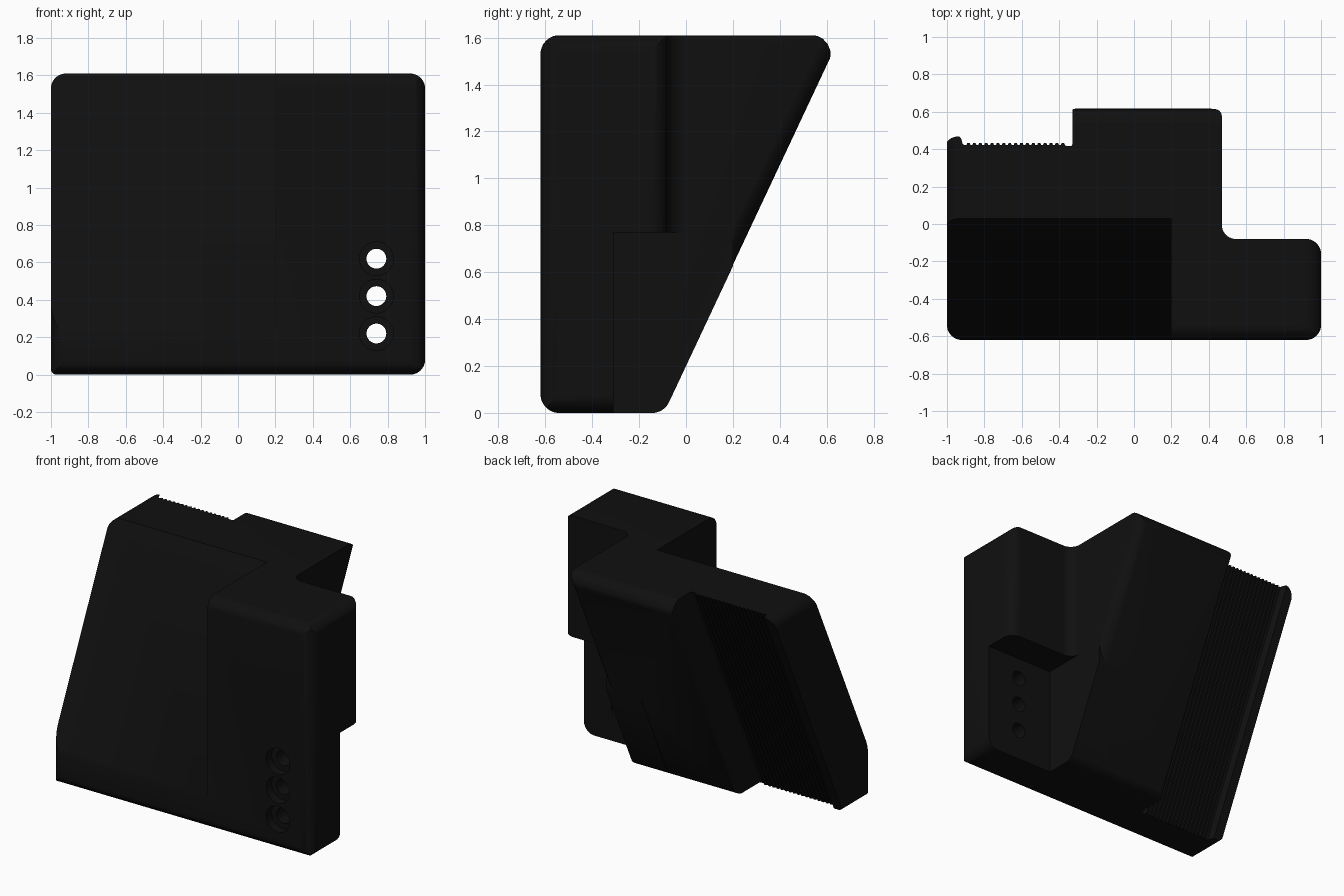
import bpy, bmesh, math
from mathutils import Vector

if "Cube" in bpy.data.objects:
    bpy.data.objects.remove(bpy.data.objects["Cube"], do_unlink=True)

LEAN = 0.47      # y shift of the leaning slab per unit of height
TOP = 1.61

black = bpy.data.materials.new("matte black")
black.use_nodes = True
black.diffuse_color = (0.005, 0.005, 0.005, 1)
black.node_tree.nodes["Principled BSDF"].inputs["Base Color"].default_value = (0.005, 0.005, 0.005, 1)


def rounded(corners, steps=8):
    """Outline from (u, v, radius) corners, with arcs at the rounded ones."""
    out = []
    for i, (u, v, r) in enumerate(corners):
        p = Vector((u, v))
        if r == 0:
            out.append(p)
            continue
        a = (Vector(corners[i - 1][:2]) - p).normalized()
        b = (Vector(corners[(i + 1) % len(corners)][:2]) - p).normalized()
        half = a.angle(b) / 2
        centre = p + (a + b).normalized() * (r / math.sin(half))
        start = p + a * (r / math.tan(half)) - centre
        end = p + b * (r / math.tan(half)) - centre
        for s in range(steps + 1):
            t = s / steps
            out.append(centre + (start * (1 - t) + end * t).normalized() * r)
    return out


def prism(name, outline, lo, hi, place):
    """Extrude an outline from lo to hi; place maps (u, v, depth) to xyz."""
    bm = bmesh.new()
    a = [bm.verts.new(place(p[0], p[1], lo)) for p in outline]
    b = [bm.verts.new(place(p[0], p[1], hi)) for p in outline]
    bm.faces.new(a)
    bm.faces.new(b)
    n = len(a)
    for i in range(n):
        bm.faces.new((a[i], a[(i + 1) % n], b[(i + 1) % n], b[i]))
    bmesh.ops.recalc_face_normals(bm, faces=bm.faces)
    mesh = bpy.data.meshes.new(name)
    bm.to_mesh(mesh)
    bm.free()
    mesh.materials.append(black)
    obj = bpy.data.objects.new(name, mesh)
    bpy.context.collection.objects.link(obj)
    return obj


def combine(target, tool, operation):
    """Apply a boolean and discard the tool object."""
    mod = target.modifiers.new("cut", "BOOLEAN")
    mod.operation, mod.solver, mod.object = operation, "EXACT", tool
    bpy.ops.object.select_all(action="DESELECT")
    bpy.context.view_layer.objects.active = target
    target.select_set(True)
    bpy.ops.object.modifier_apply(modifier=mod.name)
    bpy.data.objects.remove(tool, do_unlink=True)


def upright(u, v, d):
    return (u, v, d)


def leaning(u, v, d):
    return (u, v + LEAN * (d - TOP), d)


def along_x(u, v, d):
    return (d, u, v)


def along_y(u, v, d):
    return (u, d, v)


# Leaning slab: plan section at the top, with a ribbed channel and edge lip
section = rounded([(-1.1, 0.03, 0), (0.47, 0.03, 0), (0.47, 0.66, 0.08),
                   (-0.33, 0.66, 0.03), (-0.33, 0.417, 0.01), (-0.365, 0.417, 0)], 5)
for i in range(17):
    x = -0.375 - i * 0.0315
    section += [(x, 0.434), (x - 0.012, 0.434), (x - 0.016, 0.423), (x - 0.027, 0.423)]
section += [(-0.915, 0.425), (-0.925, 0.46), (-0.935, 0.47), (-1.1, 0.47)]
body = prism("leaning_body", section, -0.3, 1.9, leaning)

# Upright block, with a filleted root where it meets the slab
block = prism("upright_block", rounded([
    (0.2, -0.8, 0), (1.2, -0.8, 0), (1.2, -0.08, 0), (0.4695, -0.08, 0.075),
    (0.4695, 0.2, 0), (0.2, 0.2, 0)]), -0.25, 1.85, upright)

# Round the block's outer rear edge and undercut its lower rear
outer = prism("edge_trim", rounded([(0, -0.9, 0), (1, -0.9, 0), (1, -0.08, 0.08),
                                    (0.7, -0.08, 0), (0.7, 0.4, 0), (0, 0.4, 0)]),
              -0.5, 2, upright)
combine(block, outer, "INTERSECT")
combine(body, block, "UNION")
notch = prism("notch_cutter", [(0.4702, -0.31), (1.3, -0.31), (1.3, 0.05), (0.4702, 0.05)],
              -0.5, 0.77, upright)
combine(body, notch, "DIFFERENCE")

# Trim to the rounded outlines in plan, side and front directions
plan = rounded([(-1, -0.62, 0.08), (1.0003, -0.62, 0.08), (1.0003, 0.9, 0), (-1, 0.9, 0)])
combine(body, prism("plan_trim", plan, -0.6, 2.2, upright), "INTERSECT")
side = rounded([(-0.6205, -0.0005, 0.08), (-0.094, -0.0005, 0.08),
                (-0.094 + LEAN * TOP, TOP + 0.0005, 0.08), (-0.6205, TOP + 0.0005, 0.08)])
combine(body, prism("side_trim", side, -1.5, 1.5, along_x), "INTERSECT")
front = rounded([(-1.0005, 0, 0.03), (1.0006, 0, 0.08),
                 (1.0006, TOP, 0.08), (-1.0005, TOP, 0.08)])
combine(body, prism("front_trim", front, -1.2, 1.2, along_y), "INTERSECT")

# Three counterbored screw holes
for z in (0.22, 0.42, 0.62):
    for radius, end in ((0.053, 0.0), (0.09, -0.56)):
        ring = [(0.74 + radius * math.cos(math.tau * k / 32),
                 z + radius * math.sin(math.tau * k / 32)) for k in range(32)]
        combine(body, prism("hole_cutter", ring, -0.8, end, along_y), "DIFFERENCE")

body.name = "bracket_body"
bpy.ops.object.select_all(action="DESELECT")
body.select_set(True)
bpy.context.view_layer.objects.active = body
bpy.ops.object.shade_smooth_by_angle(angle=math.radians(30))
